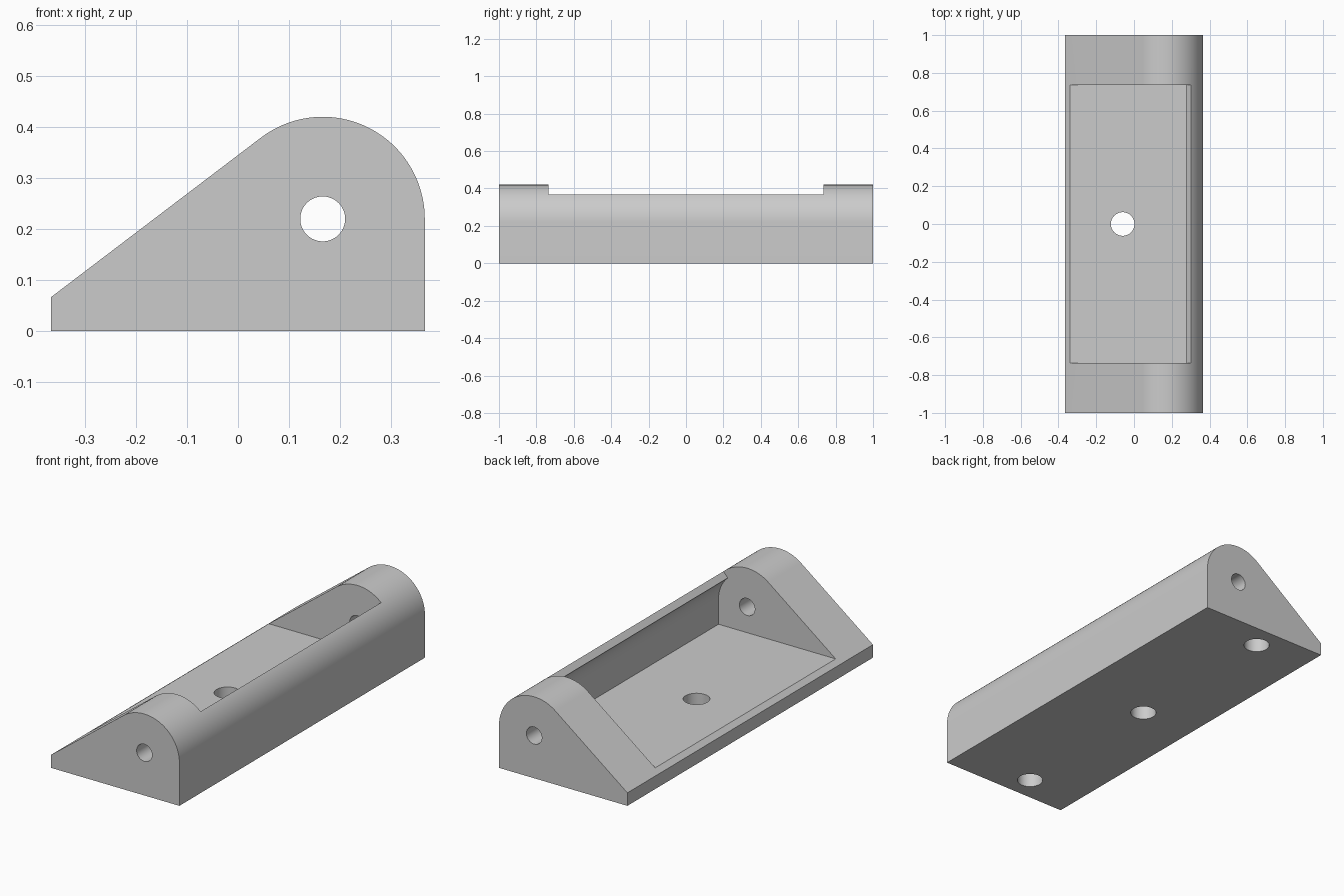
import bpy
import bmesh
from math import sin, cos, asin, atan2, hypot, radians, pi
from mathutils import Matrix

if "Cube" in bpy.data.objects:
    bpy.data.objects.remove(bpy.data.objects["Cube"])

# Main dimensions
HALF_X, HALF_Y, LIP = 0.366, 1.0, 0.067
AXIS_X, AXIS_Z, ROUND = 0.166, 0.22, 0.20
INNER, POCKET_Y, FLOOR = 0.163, 0.735, 0.0875
SCREW_X, SCREW_R, AXLE_R = -0.06, 0.0625, 0.044

grey = bpy.data.materials.new("plain grey")
grey.use_nodes = True
colour = (0.6, 0.6, 0.6, 1)
grey.diffuse_color = colour
grey.node_tree.nodes["Principled BSDF"].inputs["Base Color"].default_value = colour


def finish(name, bm):
    bmesh.ops.recalc_face_normals(bm, faces=bm.faces)
    mesh = bpy.data.meshes.new(name)
    bm.to_mesh(mesh)
    bm.free()
    mesh.materials.append(grey)
    obj = bpy.data.objects.new(name, mesh)
    bpy.context.collection.objects.link(obj)
    return obj


def arc(radius, start, end, steps):
    angles = [start + (end - start) * i / steps for i in range(steps + 1)]
    return [(AXIS_X + radius * cos(a), AXIS_Z + radius * sin(a)) for a in angles]


def extrude_profile(name, points, half):
    bm = bmesh.new()
    face = bm.faces.new([bm.verts.new((x, -half, z)) for x, z in points])
    moved = bmesh.ops.extrude_face_region(bm, geom=[face])["geom"]
    verts = [v for v in moved if isinstance(v, bmesh.types.BMVert)]
    bmesh.ops.translate(bm, verts=verts, vec=(0, 2 * half, 0))
    return finish(name, bm)


def cylinder(name, radius, depth, centre, along_y=False):
    bm = bmesh.new()
    turn = Matrix.Rotation(pi / 2 if along_y else 0, 4, "X")
    bmesh.ops.create_cone(bm, cap_ends=True, segments=64, radius1=radius,
                          radius2=radius, depth=depth,
                          matrix=Matrix.Translation(centre) @ turn)
    return finish(name, bm)


# Wedge body: the slope runs tangent into the rounded top
dx, dz = AXIS_X + HALF_X, AXIS_Z - LIP
slope = atan2(dz, dx) + asin(ROUND / hypot(dx, dz))
outline = [(-HALF_X, LIP), (-HALF_X, 0), (HALF_X, 0)]
outline += arc(ROUND, 0, slope + pi / 2, 48)
body = extrude_profile("bracket_body", outline, HALF_Y)

# Pocket with a flat floor, curved back wall and radial rim
rim = radians(47.5)
pocket = [(-0.6, FLOOR), (AXIS_X + INNER, FLOOR)] + arc(INNER, 0, rim, 24)
pocket += [(AXIS_X + 0.6 * cos(rim), AXIS_Z + 0.6 * sin(rim)), (-0.6, 0.7)]
cutters = [extrude_profile("pocket_cutter", pocket, POCKET_Y)]

# Axle hole through both cheeks
cutters.append(cylinder("axle_cutter", AXLE_R, 2.4, (AXIS_X, 0, AXIS_Z), True))

# Middle screw hole goes through the floor, end holes are blind
for y, top in ((-0.87, 0.12), (0, 0.3), (0.87, 0.12)):
    cutters.append(cylinder("screw_cutter", SCREW_R, top + 0.1,
                            (SCREW_X, y, (top - 0.1) / 2)))

# Carve the body, then drop the cutters
bpy.ops.object.select_all(action="DESELECT")
bpy.context.view_layer.objects.active = body
body.select_set(True)
for cutter in cutters:
    cutter.hide_render = True
    mod = body.modifiers.new("carve", "BOOLEAN")
    mod.operation = "DIFFERENCE"
    mod.solver = "EXACT"
    mod.object = cutter
    bpy.ops.object.modifier_apply(modifier=mod.name)
    bpy.data.objects.remove(cutter)
bpy.ops.object.shade_smooth_by_angle(angle=radians(25))
